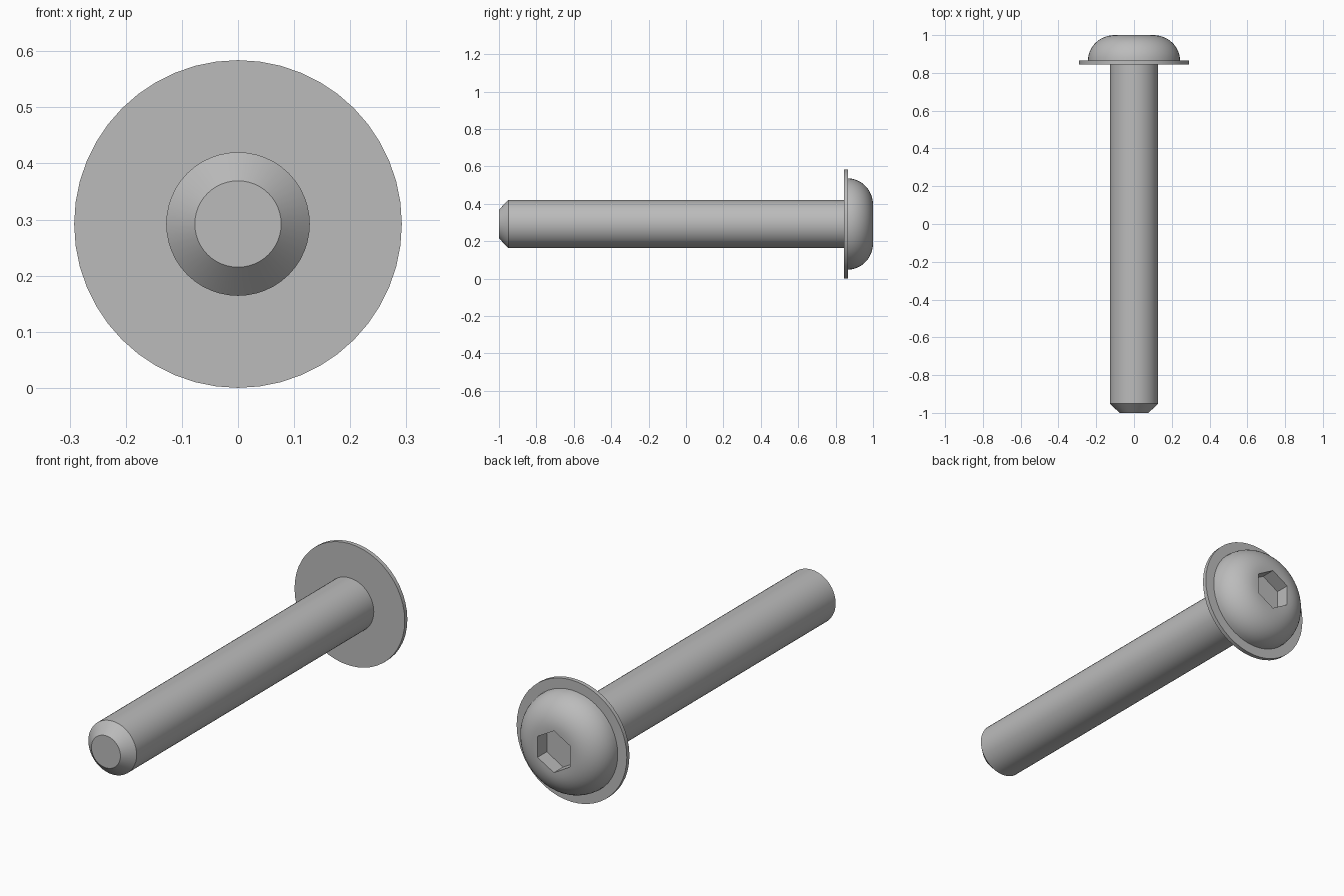
import bpy, bmesh
from math import sin, cos, pi, radians

if "Cube" in bpy.data.objects:
    bpy.data.objects.remove(bpy.data.objects["Cube"], do_unlink=True)

SEGMENTS = 48
AXIS_Z = 0.292

steel = bpy.data.materials.new("grey steel")
steel.use_nodes = True
GREY = (0.5, 0.5, 0.5, 1)
steel.diffuse_color = GREY
steel.node_tree.nodes["Principled BSDF"].inputs["Base Color"].default_value = GREY


def circle(radius):
    return lambda a: radius


def hexagon(radius):
    # Corner radius at the top, flats in between
    return lambda a: radius * cos(pi / 6) / cos(a % (pi / 3) - pi / 6)


def loft(name, rings, cap_start=False, cap_end=False):
    """Join rings of (y, outline) along the bolt axis."""
    bm = bmesh.new()
    loops = []
    for y, outline in rings:
        loop = []
        for i in range(SEGMENTS):
            a = 2 * pi * i / SEGMENTS
            r = outline(a)
            loop.append(bm.verts.new((r * sin(a), y, AXIS_Z + r * cos(a))))
        loops.append(loop)
    for low, high in zip(loops, loops[1:]):
        for i in range(SEGMENTS):
            j = (i + 1) % SEGMENTS
            bm.faces.new((low[i], high[i], high[j], low[j]))
    if cap_start:
        bm.faces.new(loops[0])
    if cap_end:
        bm.faces.new(loops[-1][::-1])
    mesh = bpy.data.meshes.new(name)
    bm.to_mesh(mesh)
    bm.free()
    mesh.materials.append(steel)
    obj = bpy.data.objects.new(name, mesh)
    bpy.context.collection.objects.link(obj)
    bpy.ops.object.select_all(action="DESELECT")
    obj.select_set(True)
    bpy.context.view_layer.objects.active = obj
    bpy.ops.object.shade_smooth_by_angle(angle=radians(30))
    return obj


SHANK_R, HEAD_R, RIM_R = 0.128, 0.244, 0.102
FLANGE_Y, HEAD_Y, TOP_Y = 0.845, 0.865, 1.0

# Shank with a chamfered tip
loft("shank", [(-1, circle(0.077)), (-0.95, circle(SHANK_R)),
               (FLANGE_Y, circle(SHANK_R))], cap_start=True)

# Thin flange under the head
loft("flange", [(FLANGE_Y, circle(SHANK_R)), (FLANGE_Y, circle(0.292)),
                (HEAD_Y, circle(0.292)), (HEAD_Y, circle(HEAD_R))])

# Rounded head with a hexagonal socket
STEPS = 12
dome = []
for k in range(STEPS + 1):
    t = pi / 2 * k / STEPS
    dome.append((HEAD_Y + (TOP_Y - HEAD_Y) * sin(t),
                 circle(RIM_R + (HEAD_R - RIM_R) * cos(t))))
socket = [(TOP_Y, hexagon(0.1)), (TOP_Y - 0.07, hexagon(0.1))]
loft("button_head", dome + socket, cap_end=True)
